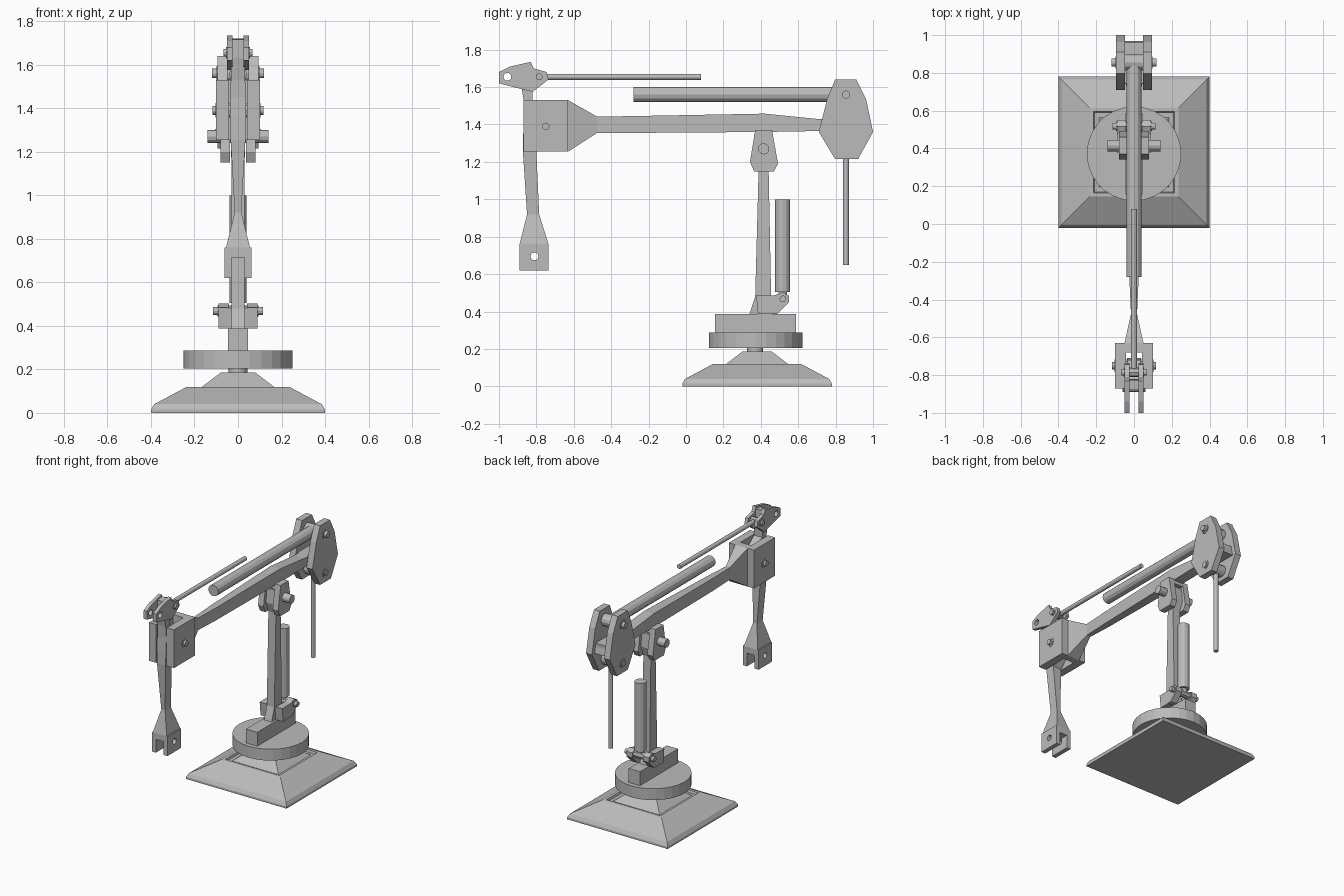
import bpy, bmesh, math
from mathutils import Vector, Matrix

if "Cube" in bpy.data.objects:
    bpy.data.objects.remove(bpy.data.objects["Cube"])

grey = bpy.data.materials.new("machine grey")
grey.diffuse_color = (0.5, 0.5, 0.5, 1)
grey.use_nodes = True
grey.node_tree.nodes["Principled BSDF"].inputs["Base Color"].default_value = grey.diffuse_color


def finish(name, bm):
    bmesh.ops.recalc_face_normals(bm, faces=bm.faces)
    me = bpy.data.meshes.new(name)
    bm.to_mesh(me)
    bm.free()
    me.materials.append(grey)
    ob = bpy.data.objects.new(name, me)
    bpy.context.collection.objects.link(ob)
    return ob


def add_prism(bm, poly, x0, x1):
    """Extrude a (y, z) outline from x0 to x1."""
    a = [bm.verts.new((x0, y, z)) for y, z in poly]
    b = [bm.verts.new((x1, y, z)) for y, z in poly]
    n = len(poly)
    bm.faces.new(a)
    bm.faces.new(b[::-1])
    for i in range(n):
        bm.faces.new((a[i], a[(i + 1) % n], b[(i + 1) % n], b[i]))


def block(name, poly, half):
    bm = bmesh.new()
    add_prism(bm, poly, -half, half)
    return finish(name, bm)


def plates(name, poly, inner, outer, hole=None):
    """Mirrored pair of side plates, with an optional (y, z, r) hole."""
    bm = bmesh.new()
    add_prism(bm, poly, inner, outer)
    add_prism(bm, poly, -outer, -inner)
    ob = finish(name, bm)
    if hole:
        y, z, r = hole
        cutter = rod(name + "_cutter", (-0.3, y, z), (0.3, y, z), r, 12)
        cutter.hide_render = True
        cutter.hide_set(True)
        mod = ob.modifiers.new("hole", 'BOOLEAN')
        mod.object = cutter
        mod.operation = 'DIFFERENCE'
        mod.solver = 'EXACT'
    return ob


def rod(name, p, q, r, sides=12):
    p, q = Vector(p), Vector(q)
    d = q - p
    bm = bmesh.new()
    m = Matrix.Translation((p + q) / 2) @ d.to_track_quat('Z', 'Y').to_matrix().to_4x4()
    bmesh.ops.create_cone(bm, cap_ends=True, segments=sides, radius1=r, radius2=r,
                          depth=d.length, matrix=m)
    return finish(name, bm)


def pin(name, y, z, half, r, boss=None):
    rod(name, (-half, y, z), (half, y, z), r)
    if boss:
        rod(name + "_boss", (-boss[0], y, z), (boss[0], y, z), boss[1], 8)


def loft(name, axis, sections):
    """Rectangular sections (t, lo, hi, half_x) strung along y or z."""
    bm = bmesh.new()
    rings = []
    for t, lo, hi, hx in sections:
        ring = []
        for x, v in ((-hx, lo), (hx, lo), (hx, hi), (-hx, hi)):
            ring.append(bm.verts.new((x, t, v) if axis == 'y' else (x, v, t)))
        rings.append(ring)
    for a, b in zip(rings, rings[1:]):
        for i in range(4):
            bm.faces.new((a[i], a[(i + 1) % 4], b[(i + 1) % 4], b[i]))
    bm.faces.new(rings[0])
    bm.faces.new(rings[-1])
    return finish(name, bm)


def rect(y0, y1, z0, z1):
    return [(y0, z0), (y1, z0), (y1, z1), (y0, z1)]


# stepped square foot with a shallow groove
C = 0.38
loft("base", 'z', [(z, C - h, C + h, h) for z, h in
     ((0, .40), (.015, .40), (.04, .385), (.12, .235), (.12, .215), (.105, .21),
      (.105, .185), (.185, .08))])

# turntable
rod("turntable_shaft", (0, .37, .17), (0, .37, .22), .043, 16)
rod("turntable", (0, .372, .205), (0, .372, .287), .25, 28)
block("turret_block", rect(.155, .588, .28, .387), .045)

# upright post and lower lugs
loft("post", 'z', [(.38, .337, .487, .03), (.48, .37, .455, .03),
                   (1.15, .388, .442, .03), (1.22, .365, .465, .033), (1.32, .375, .455, .033)])
plates("lower_lugs", [(.385, .387), (.375, .485), (.475, .487), (.515, .503), (.55, .485),
                      (.55, .45), (.49, .39)], .042, .09)
block("lug_bridge", [(.385, .387), (.378, .48), (.45, .48), (.46, .387)], .088)
pin("lower_lug_pin", .518, .468, .115, .018, (.095, .025))

# lift cylinder
rod("lift_cylinder", (0, .517, .505), (0, .517, 1.0), .04)
rod("lift_cylinder_tip", (0, .517, .46), (0, .517, .51), .022)

# shoulder clevis hanging under the boom
plates("shoulder_clevis", [(.37, 1.37), (.46, 1.37), (.492, 1.19), (.47, 1.15),
                           (.364, 1.15), (.342, 1.2)], .036, .08)
block("shoulder_cap", [(.37, 1.37), (.46, 1.37), (.464, 1.335), (.364, 1.335)], .06)
pin("shoulder_pin", .415, 1.27, .14, .03)

# boom
loft("boom", 'y', [(-.63, 1.255, 1.53, .05), (-.475, 1.355, 1.442, .016),
                   (-.28, 1.355, 1.445, .025), (.42, 1.36, 1.458, .038),
                   (.70, 1.365, 1.43, .04), (.96, 1.36, 1.43, .05)])
plates("boom_clevis", rect(-.87, -.63, 1.255, 1.53), .042, .10)
block("boom_clevis_web", rect(-.68, -.63, 1.255, 1.53), .06)
pin("boom_pin", -.75, 1.39, .117, .02, (.103, .033))

# rear bracket
plates("rear_bracket", [(.797, 1.64), (.91, 1.64), (.963, 1.535), (1.0, 1.36), (.92, 1.215),
                        (.797, 1.215), (.71, 1.36), (.754, 1.535)], .048, .095)
block("rear_bracket_web", [(.74, 1.36), (.97, 1.36), (.955, 1.43), (.745, 1.43)], .055)
for label, z in (("upper", 1.56), ("lower", 1.283)):
    pin("rear_%s_pin" % label, .855, z, .12 if z > 1.4 else .105, .022, (.099, .033))
    rod("rear_%s_hub" % label, (-.05, .855, z), (.05, .855, z), .042, 12)
rod("lift_piston", (0, .855, .65), (0, .855, 1.27), .016)

# boom cylinder and its piston
rod("boom_cylinder", (0, -.28, 1.56), (0, .84, 1.56), .04)
rod("boom_piston", (0, -.79, 1.655), (0, .08, 1.655), .016)

# forearm with fork end
loft("forearm", 'z', [(.76, -.89, -.735, .055), (.92, -.85, -.785, .015),
                      (1.255, -.872, -.80, .034), (1.36, -.87, -.71, .036),
                      (1.45, -.865, -.72, .036), (1.53, -.868, -.82, .033),
                      (1.63, -.885, -.82, .033)])
plates("wrist_fork", rect(-.89, -.735, .62, .76), .03, .062, (-.81, .695, .021))
block("wrist_fork_web", rect(-.89, -.735, .715, .76), .055)

# link head on top of the forearm
plates("link_head", [(-1, 1.68), (-.94, 1.71), (-.83, 1.735), (-.815, 1.7), (-.745, 1.68),
                     (-.735, 1.64), (-.82, 1.575), (-1, 1.62)], .025, .05, (-.955, 1.655, .021))
block("link_head_web", [(-.88, 1.59), (-.82, 1.585), (-.825, 1.72), (-.88, 1.715)], .03)
pin("link_pin", -.785, 1.655, .066, .018, (.054, .026))
